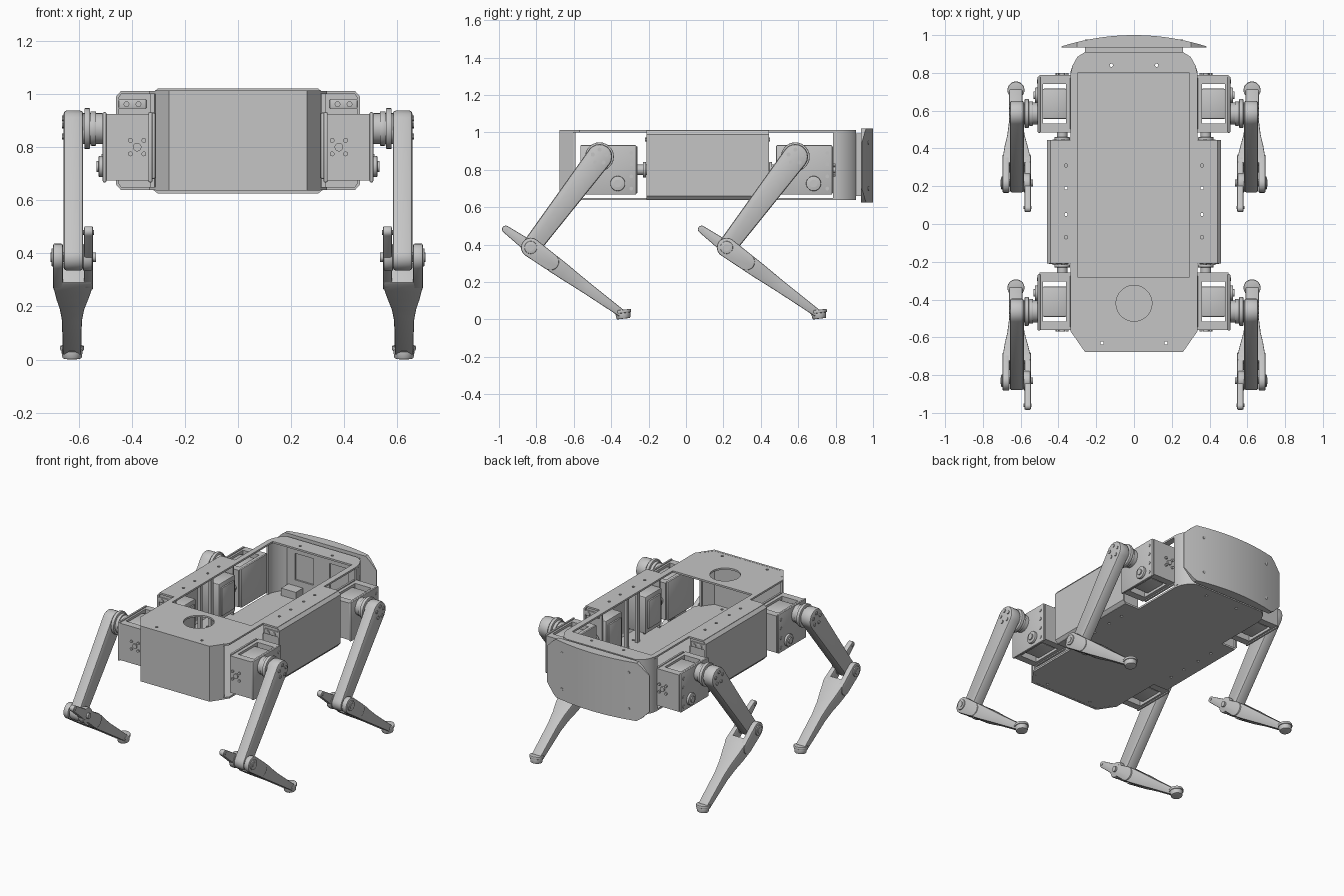
import bpy, bmesh, math
from math import sin, cos, pi, radians
from mathutils import Matrix, Vector

if "Cube" in bpy.data.objects:
    bpy.data.objects.remove(bpy.data.objects["Cube"])

grey = bpy.data.materials.new("light_grey")
grey.use_nodes = True
colour = (0.56, 0.56, 0.56, 1)
grey.diffuse_color = colour
grey.node_tree.nodes["Principled BSDF"].inputs["Base Color"].default_value = colour

# Placement sets: one, left/right pair, four legs, four mirrored corners
ONE = [Matrix()]
FLIP = Matrix.Diagonal((-1, 1, 1, 1))
PAIR = [Matrix(), FLIP]
REAR = Matrix.Translation((0, 1.047, 0))
LEGS = [Matrix(), FLIP, REAR, REAR @ FLIP]
TURN = Matrix.Translation((0, 0.23, 0)) @ Matrix.Diagonal((1, -1, 1, 1))
CORNERS = [Matrix(), FLIP, TURN, TURN @ FLIP]


def finish(bm, name, spots, bevel=0):
    bmesh.ops.remove_doubles(bm, verts=bm.verts, dist=1e-5)
    bmesh.ops.recalc_face_normals(bm, faces=bm.faces)
    if bevel:
        edges = [e for e in bm.edges if len(e.link_faces) == 2
                 and e.calc_face_angle() > radians(40)]
        bmesh.ops.bevel(bm, geom=edges, offset=bevel, segments=2, profile=0.5,
                        affect='EDGES', clamp_overlap=True)
    for spot in spots:
        part = bm.copy()
        part.transform(spot)
        if spot.determinant() < 0:
            bmesh.ops.reverse_faces(part, faces=part.faces)
        mesh = bpy.data.meshes.new(name)
        part.to_mesh(mesh)
        part.free()
        mesh.materials.append(grey)
        mesh.shade_smooth()
        mesh.set_sharp_from_angle(angle=radians(30))
        bpy.context.collection.objects.link(bpy.data.objects.new(name, mesh))
    bm.free()


def box(name, x, y, z, spots=ONE, bevel=0):
    bm = bmesh.new()
    bmesh.ops.create_cube(bm, size=1)
    for v in bm.verts:
        v.co = [s[0] + (c + 0.5) * (s[1] - s[0]) for c, s in zip(v.co, (x, y, z))]
    finish(bm, name, spots, bevel)


def cyl(name, centre, r, depth, axis, spots=ONE, bevel=0, tilt=0, r2=None, sides=28):
    bm = bmesh.new()
    turn = {'x': Matrix.Rotation(pi / 2, 4, 'Y'), 'z': Matrix.Rotation(tilt, 4, 'X'),
            'y': Matrix.Rotation(pi / 2, 4, 'X')}[axis]
    bmesh.ops.create_cone(bm, cap_ends=True, segments=sides, radius1=r, radius2=r2 or r,
                          depth=depth, matrix=Matrix.Translation(centre) @ turn)
    finish(bm, name, spots, bevel)


def plate(name, outline, axis, lo, hi, holes=(), spots=ONE, bevel=0):
    """Flat outline with holes, extruded along an axis."""
    put = {'x': lambda u, v: (lo, u, v), 'y': lambda u, v: (u, lo, v),
           'z': lambda u, v: (u, v, lo)}[axis]
    bm = bmesh.new()
    for loop in [outline, *holes]:
        vs = [bm.verts.new(put(*p)) for p in loop]
        for a, b in zip(vs, vs[1:] + vs[:1]):
            bm.edges.new((a, b))
    bmesh.ops.triangle_fill(bm, edges=bm.edges[:], use_beauty=True)
    if not holes:
        bmesh.ops.dissolve_faces(bm, faces=bm.faces[:])
    out = bmesh.ops.extrude_face_region(bm, geom=bm.faces[:])
    move = Vector([(hi - lo) * (a == axis) for a in 'xyz'])
    bmesh.ops.translate(bm, vec=move, verts=[g for g in out['geom']
                                             if isinstance(g, bmesh.types.BMVert)])
    finish(bm, name, spots, bevel)


def loft(name, rings, spots=ONE, bevel=0):
    bm = bmesh.new()
    rows = [[bm.verts.new(p) for p in ring] for ring in rings]
    n = len(rows[0])
    for a, b in zip(rows, rows[1:]):
        for i in range(n):
            bm.faces.new((a[i], a[(i + 1) % n], b[(i + 1) % n], b[i]))
    bm.faces.new(rows[0])
    bm.faces.new(rows[-1])
    finish(bm, name, spots, bevel)


def rect(u0, u1, v0, v1):
    return [(u0, v0), (u1, v0), (u1, v1), (u0, v1)]


def ring(u, v, r, n=10):
    return [(u + r * cos(2 * pi * i / n), v + r * sin(2 * pi * i / n)) for i in range(n)]


def capsule(a, ra, b, rb, n=10):
    """Outline around two circles."""
    t = math.atan2(b[1] - a[1], b[0] - a[0])
    return [(c[0] + r * cos(t + s + pi * i / n), c[1] + r * sin(t + s + pi * i / n))
            for c, r, s in ((b, rb, -pi / 2), (a, ra, pi / 2)) for i in range(n + 1)]


# Body decks
half = [(0.26, -0.675), (0.335, -0.57), (0.335, 0.8), (0.325, 0.84), (0.3, 0.885), (0.26, 0.91)]
deck = half + [(-x, y) for x, y in reversed(half)]
screws = [ring(s * x, y, 0.009) for s in (1, -1) for x, y in ((0.17, -0.63), (0.12, 0.84))]
plate("top_deck", deck, 'z', 1.0, 1.012,
      [rect(-0.3, 0.295, -0.28, 0.8), ring(0, -0.42, 0.095, 36)] + screws)
plate("bottom_deck", deck, 'z', 0.638, 0.65, screws)

# Front cover
nose = [(0.31, -0.59), (0.31, -0.605), (0.26, -0.677)]
inner = [(0.25, -0.662), (0.297, -0.6), (0.297, -0.59)]
plate("front_cover", nose + [(-x, y) for x, y in reversed(nose)]
      + [(-x, y) for x, y in reversed(inner)] + inner, 'z', 0.637, 1.013)

# Side shells with end caps, posts and enclosed motors
shell_holes = [ring(0.36, y, 0.009) for y in (-0.07, 0.05, 0.19, 0.31)]
for level, z in (("top", 1.0), ("bottom", 0.638)):
    plate("side_shell_" + level, rect(0.33, 0.442, -0.21, 0.445), 'z', z, z + 0.012,
          shell_holes, PAIR)
plate("side_shell_wall", [(0.44, 1.012), (0.46, 0.99), (0.46, 0.66), (0.44, 0.638),
                          (0.44, 0.65), (0.448, 0.663), (0.448, 0.987), (0.44, 1.0)],
      'y', -0.21, 0.445, spots=PAIR)
box("shell_end_cap", (0.33, 0.45), (-0.2, -0.188), (0.65, 1.0), CORNERS)
box("end_bracket", (0.345, 0.45), (-0.212, -0.2), (0.945, 0.98), CORNERS, 0.004)
for x in (0.375, 0.42):
    cyl("bracket_screw", (x, -0.212, 0.962), 0.011, 0.012, 'y', CORNERS, sides=12)
box("body_motor", (0.31, 0.44), (-0.185, -0.01), (0.68, 0.93), CORNERS, 0.008)
box("motor_plate", (0.3, 0.315), (-0.165, -0.03), (0.71, 0.9), CORNERS, 0.004)
box("shell_post", (0.315, 0.335), (0.045, 0.07), (0.65, 1.0), CORNERS)

# Rear frame and curved bumper
plate("rear_wall", rect(-0.26, 0.26, 0.65, 1.0), 'y', 0.897, 0.91,
      [rect(s * 0.13 - 0.07, s * 0.13 + 0.07, 0.74, 0.92) for s in (-1, 1)])
plate("rear_corner", [(0.335, 0.785), (0.335, 0.81), (0.325, 0.84), (0.3, 0.885), (0.26, 0.91),
                      (0.26, 0.897), (0.29, 0.876), (0.313, 0.835), (0.322, 0.81), (0.322, 0.785)],
      'z', 0.65, 1.0, spots=PAIR)
box("rear_foot_block", (0.14, 0.25), (0.82, 0.897), (0.65, 0.7), PAIR)
box("bumper_mount", (-0.26, 0.26), (0.908, 0.94), (0.66, 0.995))
slices = []
for i in range(29):
    x = -0.385 + 0.77 * i / 28
    h = 0.197 - max(0, abs(x) - 0.31)
    back = 1.0 - 0.06 * (x / 0.385) ** 2
    slices.append([(x, 0.935, 0.823 - h), (x, back, 0.823 - h),
                   (x, back, 0.823 + h), (x, 0.935, 0.823 + h)])
loft("bumper", slices)
for z in (0.7, 0.945):
    cyl("bumper_screw", (0.25, 0.972, z), 0.01, 0.012, 'y', PAIR, sides=12)

# Hip housings: windowed frame around a motor
plate("hip_frame", rect(0.335, 0.5, -0.562, -0.258), 'z', 0.675, 0.925,
      [rect(0.36, 0.482, -0.515, -0.305)], LEGS)
box("hip_motor", (0.355, 0.485), (-0.492, -0.33), (0.69, 0.912), LEGS, 0.01)
box("hip_outer_plate", (0.495, 0.51), (-0.565, -0.265), (0.667, 0.932), LEGS, 0.006)
box("hip_inner_plate", (0.322, 0.338), (-0.55, -0.27), (0.667, 0.932), LEGS, 0.006)
for z in (0.7, 0.765, 0.83, 0.89):
    cyl("hip_screw", (0.511, -0.292, z), 0.01, 0.006, 'x', LEGS, sides=12)
cyl("hip_port", (0.515, -0.365, 0.727), 0.04, 0.02, 'x', LEGS, 0.004)
cyl("hip_port_pin", (0.525, -0.365, 0.727), 0.02, 0.016, 'x', LEGS)
cyl("hip_face_boss", (0.38, -0.555, 0.8), 0.016, 0.03, 'y', CORNERS)
for i in range(4):
    a = pi / 4 + i * pi / 2
    cyl("hip_face_bolt", (0.38 + 0.036 * cos(a), -0.555, 0.8 + 0.036 * sin(a)), 0.009, 0.03,
        'y', CORNERS, sides=12)
cyl("hip_axle", (0.38, -0.235, 0.8), 0.028, 0.08, 'y', CORNERS)
cyl("hip_axle_flange", (0.38, -0.222, 0.8), 0.042, 0.016, 'y', CORNERS, 0.004)

# Upper legs with shoulder discs
HIP, KNEE, FOOT = (-0.4625, 0.87), Vector((-0.83, 0.385)), Vector((-0.34, 0.03))
for x, r, d in ((0.522, 0.05, 0.03), (0.545, 0.065, 0.022), (0.568, 0.077, 0.022)):
    cyl("shoulder_disc", (x, *HIP), r, d, 'x', LEGS, 0.004)
cyl("shoulder_hub", (0.55, *HIP), 0.058, 0.08, 'x', LEGS)
plate("upper_leg", capsule(HIP, 0.068, KNEE, 0.05), 'x', 0.583, 0.657, spots=LEGS, bevel=0.012)
for i in range(5):
    a = 2 * pi * i / 5 + 0.3
    cyl("upper_leg_bolt", (0.658, HIP[0] + 0.038 * cos(a), HIP[1] + 0.038 * sin(a)), 0.011,
        0.008, 'x', LEGS, sides=12)

# Lower legs: forked shank, inner lever and outer prong
axis = (FOOT - KNEE).normalized()
normal = Vector((-axis.y, axis.x))


def along(s, h=0):
    return KNEE + axis * s + normal * h


plate("lower_leg_lever", capsule(along(0.13), 0.046, along(-0.165), 0.02), 'x',
      0.546, 0.58, spots=LEGS, bevel=0.006)
plate("lower_leg_prong", capsule(along(0.13), 0.046, KNEE, 0.052), 'x',
      0.66, 0.696, spots=LEGS, bevel=0.006)
cyl("knee_lever_boss", (0.566, *KNEE), 0.052, 0.036, 'x', LEGS, 0.006)
cyl("knee_cap", (0.69, *KNEE), 0.034, 0.026, 'x', LEGS, 0.004)
cyl("knee_pin", (0.62, *KNEE), 0.018, 0.172, 'x', LEGS)
cyl("lever_pin", (0.563, *along(-0.16)), 0.009, 0.042, 'x', LEGS, sides=12)
shank = [(0.1, 0.547, 0.696, 0.046), (0.16, 0.552, 0.692, 0.045), (0.22, 0.564, 0.684, 0.042),
         (0.29, 0.579, 0.671, 0.037), (0.37, 0.588, 0.663, 0.032), (0.6, 0.591, 0.66, 0.021)]
loft("lower_leg_shank", [[(a, *along(s, -h)), (b, *along(s, -h)), (b, *along(s, h)),
                          (a, *along(s, h))] for s, a, b, h in shank], LEGS, 0.006)

# Feet
cyl("foot_collar", (0.625, -0.338, 0.043), 0.045, 0.018, 'z', LEGS, 0.004, 0.12)
cyl("foot_pad", (0.625, -0.336, 0.021), 0.036, 0.034, 'z', LEGS, 0.004, 0.12, 0.041)
